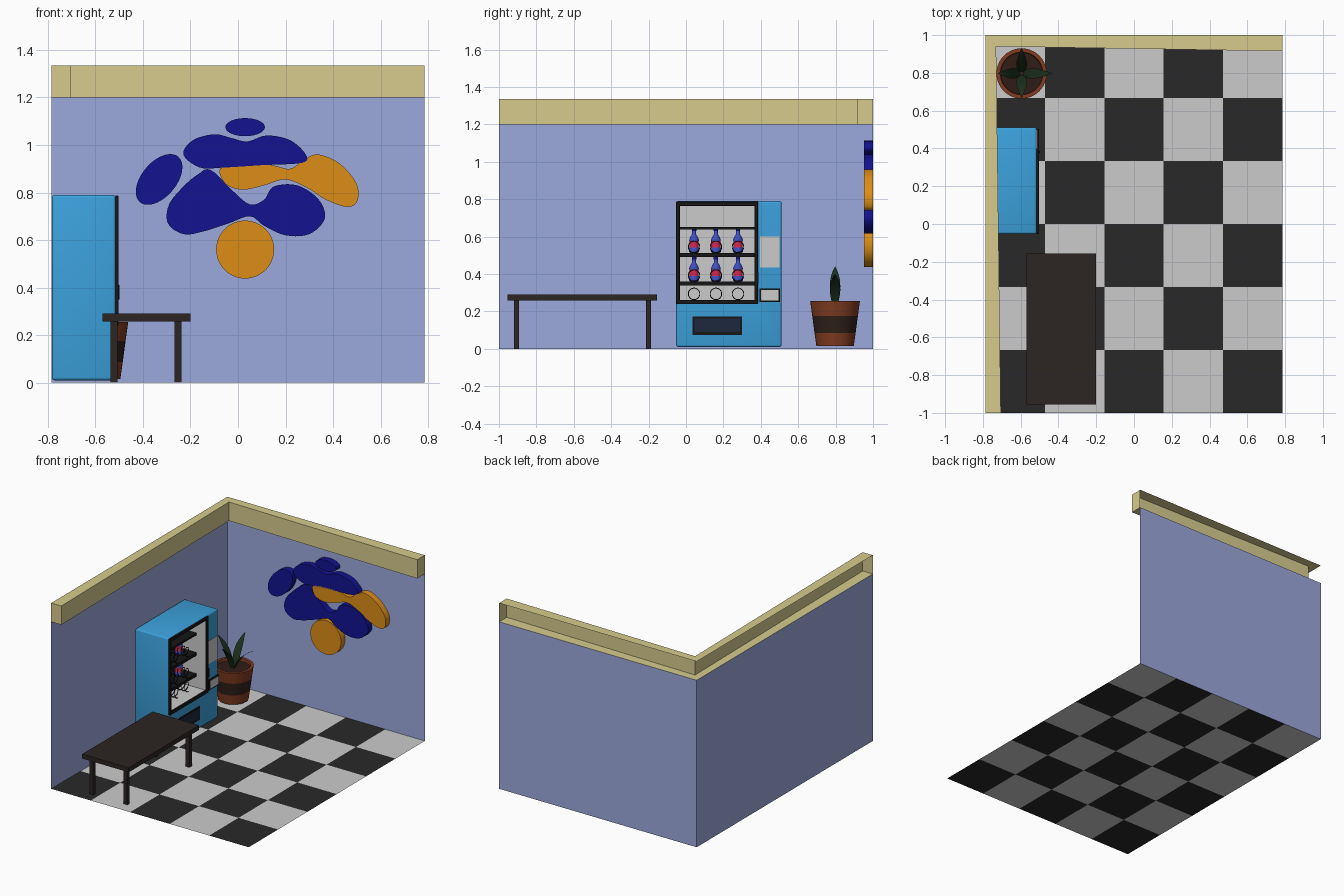
import bpy, bmesh
from math import sin, cos, pi, radians
from mathutils import Vector

if "Cube" in bpy.data.objects:
    bpy.data.objects.remove(bpy.data.objects["Cube"])


def mat(name, r, g, b):
    m = bpy.data.materials.new(name)
    m.diffuse_color = (r, g, b, 1)
    m.use_nodes = True
    m.node_tree.nodes["Principled BSDF"].inputs["Base Color"].default_value = m.diffuse_color
    return m


WALL = mat("wall_blue", .33, .40, .72)
TRIM = mat("trim_tan", .68, .60, .27)
WHITE = mat("light_grey", .68, .68, .68)
DARK = mat("dark_tile", .022, .022, .022)
BLACK = mat("black", .008, .008, .008)
BLUE = mat("machine_blue", .045, .36, .72)
FLAP = mat("flap_navy", .012, .022, .045)
NAVY = mat("navy", .006, .006, .28)
ORANGE = mat("orange", .72, .27, .008)
WOOD = mat("dark_wood", .025, .018, .016)
CLAY = mat("clay", .22, .045, .015)
BAND = mat("pot_band", .03, .015, .01)
SOIL = mat("soil", .03, .012, .008)
LEAF = mat("leaf_green", .012, .03, .012)
RED = mat("label_red", .65, .02, .08)
BOTTLE = mat("bottle_blue", .05, .08, .55)


def mesh_obj(name, verts, faces, mats, idx=None):
    me = bpy.data.meshes.new(name)
    me.from_pydata(verts, [], faces)
    for m in mats:
        me.materials.append(m)
    if idx:
        me.polygons.foreach_set("material_index", idx)
    ob = bpy.data.objects.new(name, me)
    bpy.context.collection.objects.link(ob)
    return ob


def box(name, x, y, z, m, bevel=0, open_front=False):
    bm = bmesh.new()
    bmesh.ops.create_cube(bm, size=1)
    for v in bm.verts:
        v.co = [(a + b) / 2 + c * (b - a) for (a, b), c in zip((x, y, z), v.co)]
    if open_front:
        bm.normal_update()
        bmesh.ops.delete(bm, geom=[f for f in bm.faces if f.normal.x > .9], context='FACES')
    if bevel:
        bmesh.ops.bevel(bm, geom=bm.edges[:], offset=bevel, segments=3, profile=.5, affect='EDGES')
    ob = mesh_obj(name, [], [], [m])
    bm.to_mesh(ob.data)
    bm.free()
    return ob


def smooth(ob, angle=35):
    bpy.ops.object.select_all(action='DESELECT')
    ob.select_set(True)
    bpy.context.view_layer.objects.active = ob
    bpy.ops.object.shade_smooth_by_angle(angle=radians(angle))


def lathe(name, profile, mats, idx, loc, n=32):
    verts = [(r * cos(2 * pi * k / n), r * sin(2 * pi * k / n), z)
             for r, z in profile for k in range(n)]
    faces, mi = [], []
    for i in range(len(profile) - 1):
        for k in range(n):
            a, b = i * n + k, i * n + (k + 1) % n
            faces.append((a, b, b + n, a + n))
            mi.append(idx[i])
    faces += [tuple(reversed(range(n))), tuple(range(len(verts) - n, len(verts)))]
    mi += [idx[0], idx[-1]]
    ob = mesh_obj(name, verts, faces, mats, mi)
    ob.location = loc
    smooth(ob)
    return ob


# Checkered floor, 5 x 6 tiles
X, H = .785, 1.2
verts = [(-X + 2 * X * i / 5, 1 - j / 3, 0) for j in range(7) for i in range(6)]
faces = [(j * 6 + i, j * 6 + i + 6, j * 6 + i + 7, j * 6 + i + 1) for j in range(6) for i in range(5)]
mesh_obj("checkered_floor", verts, faces, [WHITE, DARK], [(i + j) % 2 for j in range(6) for i in range(5)])

# Walls
mesh_obj("left_wall", [(-X, -1, 0), (-X, 1, 0), (-X, 1, H), (-X, -1, H)], [(0, 1, 2, 3)], [WALL])
mesh_obj("back_wall", [(-X, 1, 0), (X, 1, 0), (X, 1, H), (-X, 1, H)], [(0, 1, 2, 3)], [WALL])

# Top trim: hollow channel, open to the outside
outline = [(-X, -1), (-X, 1), (X, 1), (X, .915), (-.73, .94), (-.705, -1)]
verts = [(x, y, z) for z in (H, 1.335) for x, y in outline]
mesh_obj("wall_trim", verts,
         [(0, 1, 4, 5), (1, 2, 3, 4), (6, 11, 10, 7), (7, 10, 9, 8),
          (2, 8, 9, 3), (3, 9, 10, 4), (4, 10, 11, 5), (5, 11, 6, 0)], [TRIM])

# Table
box("table_top", (-.57, -.20), (-.955, -.155), (.258, .29), WOOD)
for x in (-.522, -.252):
    for y in (-.906, -.2):
        box("table_leg", (x - .015, x + .015), (y - .014, y + .014), (0, .26), WOOD)

# Vending machine body with a hollowed display
body = box("machine_body", (-.783, -.515), (-.053, .511), (.01, .79), BLUE, bevel=.012)
cutter = box("display_cutter", (-.742, -.4), (-.037, .367), (.258, .767), BLUE)
mod = body.modifiers.new("hollow", 'BOOLEAN')
mod.object, mod.operation = cutter, 'DIFFERENCE'
bpy.context.view_layer.objects.active = body
bpy.ops.object.modifier_apply(modifier="hollow")
bpy.data.objects.remove(cutter)
smooth(body)
box("display_lining", (-.74, -.513), (-.035, .365), (.26, .765), WHITE, open_front=True)

# Door frame, shelves
F = (-.516, -.503)
box("frame_left", F, (-.053, -.033), (.24, .788), BLACK, bevel=.004)
box("frame_right", F, (.365, .385), (.24, .788), BLACK, bevel=.004)
box("frame_bottom", F, (-.05, .383), (.24, .262), BLACK)
box("frame_top", F, (-.05, .383), (.765, .788), BLACK, bevel=.004)
box("door_handle", (-.51, -.498), (.375, .388), (.35, .41), BLACK)
for z0, z1 in ((.637, .652), (.49, .512), (.34, .36)):
    box("shelf", (-.74, -.585), (-.035, .365), (z0, z1), BLACK)

# Control panel, coin box, pickup slot
box("control_panel", (-.52, -.512), (.396, .501), (.435, .6), WHITE)
box("coin_box_frame", (-.52, -.504), (.394, .502), (.25, .322), BLACK)
box("coin_box_plate", (-.51, -.502), (.402, .494), (.258, .314), WHITE)
box("pickup_frame", (-.52, -.511), (.035, .3), (.075, .172), BLACK)
box("pickup_flap", (-.52, -.509), (.045, .29), (.09, .162), FLAP)


# Dispensing coils and bottles
def coil(y, z, r=.031, turns=5, steps=18):
    cu = bpy.data.curves.new("dispenser_coil", 'CURVE')
    cu.dimensions, cu.bevel_depth, cu.bevel_resolution = '3D', .0025, 1
    sp = cu.splines.new('POLY')
    n = turns * steps
    sp.points.add(n)
    for k, p in enumerate(sp.points):
        a = 2 * pi * k / steps
        p.co = (-.73 + .14 * k / n, y + r * sin(a), z - r * cos(a), 1)
    cu.materials.append(BLACK)
    ob = bpy.data.objects.new("dispenser_coil", cu)
    bpy.context.collection.objects.link(ob)
    bpy.ops.object.select_all(action='DESELECT')
    ob.select_set(True)
    bpy.context.view_layer.objects.active = ob
    bpy.ops.object.convert(target='MESH')


bottle = [(.02, 0), (.026, .006), (.027, .025), (.025, .03), (.025, .065), (.026, .07),
          (.021, .085), (.011, .1), (.01, .118), (.012, .119), (.012, .13)]
for y in (.043, .16, .278):
    for z in (.545, .392, .294):
        coil(y, z)
    for z in (.512, .36):
        lathe("bottle", bottle, [BOTTLE, RED, NAVY], [0, 0, 0, 1, 0, 0, 0, 0, 2, 2], (-.665, y, z), 16)

# Plant pot and leaves
P = Vector((-.595, .797, 0))
lathe("plant_pot", [(.1, .016), (.11, .086), (.122, .176), (.133, .255), (.113, .255), (.11, .236), (.01, .238)],
      [CLAY, BAND, SOIL], [0, 1, 0, 0, 0, 2], P, 40)
for k, (reach, tip) in enumerate(((.165, .40), (.135, .44), (.125, .44), (.13, .42))):
    d = Vector((cos(k * pi / 2), sin(k * pi / 2), 0))
    s = Vector((-d.y, d.x, 0))
    verts = []
    for i in range(11):
        t = i / 10
        c = P + d * (.01 + (reach - .01) * (.55 * t + .45 * t * t))
        c.z = .235 + (tip - .235) * (1.35 * t - .35 * t * t)
        w = .001 + .027 * sin(pi * (.15 + .85 * t))
        verts += [c - s * w, c + s * w]
    leaf = mesh_obj("leaf", verts, [(2 * i, 2 * i + 1, 2 * i + 3, 2 * i + 2) for i in range(10)], [LEAF])
    smooth(leaf)


# Wall art: rounded slabs on the back wall
def slab(name, pts, m):
    n = len(pts)
    verts = [(x, y, z) for y in (.953, .999) for x, z in pts]
    faces = [tuple(range(n)), tuple(reversed(range(n, 2 * n)))]
    faces += [(k, k + n, (k + 1) % n + n, (k + 1) % n) for k in range(n)]
    ob = mesh_obj(name, verts, faces, [m])
    bm = bmesh.new()
    bm.from_mesh(ob.data)
    bmesh.ops.recalc_face_normals(bm, faces=bm.faces[:])
    bm.to_mesh(ob.data)
    bm.free()
    smooth(ob)


def ellipse(cx, cz, a, b, tilt=0, n=48):
    c, s = cos(radians(tilt)), sin(radians(tilt))
    return [(cx + a * cos(t) * c - b * sin(t) * s, cz + a * cos(t) * s + b * sin(t) * c)
            for t in (2 * pi * k / n for k in range(n))]


def blob(pts, steps=5):
    # closed smooth curve through hundredths-of-a-unit points
    out, n = [], len(pts)
    for i in range(n):
        p0, p1, p2, p3 = (Vector(pts[(i + j) % n]) / 100 for j in (-1, 0, 1, 2))
        for k in range(steps):
            t = k / steps
            out.append(tuple(p1 + t / 2 * (p2 - p0 + t * (2 * p0 - 5 * p1 + 4 * p2 - p3
                                                          + t * (3 * (p1 - p2) + p3 - p0)))))
    return out


slab("art_top_oval", ellipse(.03, 1.075, .083, .038), NAVY)
slab("art_left_oval", ellipse(-.332, .855, .125, .073, 50), NAVY)
slab("art_bottom_disc", ellipse(.03, .56, .122, .122), ORANGE)
slab("art_upper_shape", blob([(-23, 96), (-19, 102), (-10, 104.5), (-3, 103), (4, 101.5), (12, 104), (22, 102),
                              (28.5, 96), (27, 92.5), (10, 91.5), (-6, 90.5), (-16, 90.5)]), NAVY)
slab("art_orange_shape", blob([(-7.5, 90), (2, 91.7), (14, 91.5), (22, 90), (28, 94), (34, 96), (43, 92), (50, 83.5),
                               (50, 76), (45.5, 74), (37, 77), (29, 82), (20, 85.5), (11, 83), (2, 81.2),
                               (-5, 83.5)]), ORANGE)
slab("art_lower_shape", blob([(-11.5, 89.5), (-17, 87.5), (-23, 82.5), (-29, 75), (-29.5, 67), (-23, 62.5), (-15, 63.5),
                              (-4, 67), (5, 70), (11, 66), (20, 62), (30, 62.5), (36.5, 69), (34, 77), (25, 83),
                              (15, 82.5), (11, 77), (5, 75), (-2, 80.5)]), NAVY)
